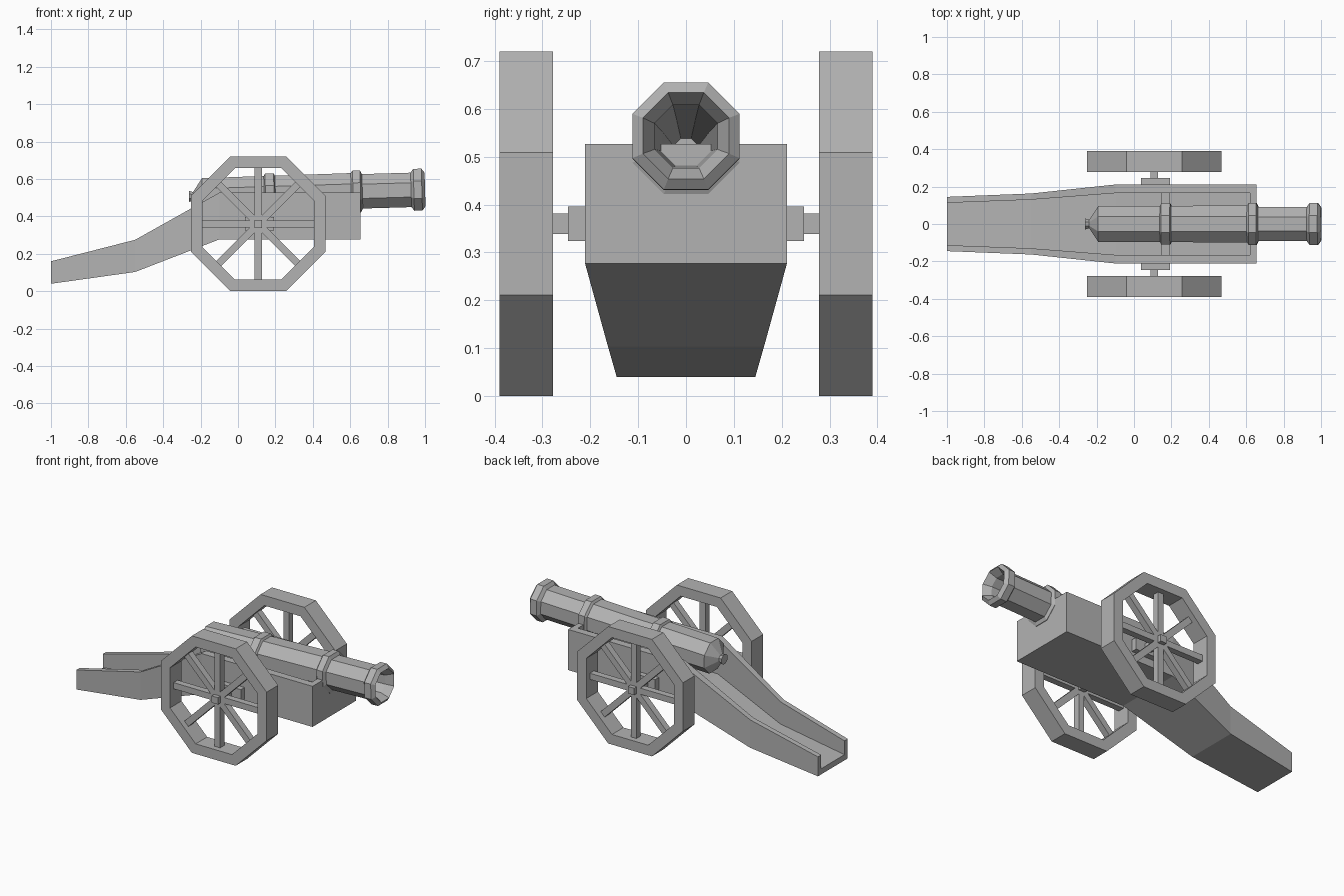
import bpy, bmesh, math
from mathutils import Matrix, Vector

cube = bpy.data.objects.get("Cube")
if cube:
    bpy.data.objects.remove(cube, do_unlink=True)

GREY = 0.45
grey = bpy.data.materials.new("plain grey")
grey.use_nodes = True
grey.diffuse_color = (GREY, GREY, GREY, 1)
bsdf = next(n for n in grey.node_tree.nodes if n.type == 'BSDF_PRINCIPLED')
bsdf.inputs["Base Color"].default_value = (GREY, GREY, GREY, 1)
bsdf.inputs["Roughness"].default_value = 0.9


def finish(name, bm):
    bmesh.ops.recalc_face_normals(bm, faces=bm.faces)
    mesh = bpy.data.meshes.new(name)
    bm.to_mesh(mesh)
    bm.free()
    mesh.materials.append(grey)
    obj = bpy.data.objects.new(name, mesh)
    bpy.context.collection.objects.link(obj)
    return obj


def add_box(bm, centre, size, turn=Matrix()):
    matrix = Matrix.Translation(centre) @ turn @ Matrix.Diagonal((*size, 1))
    bmesh.ops.create_cube(bm, size=1, matrix=matrix)


def box(name, centre, size):
    bm = bmesh.new()
    add_box(bm, centre, size)
    return finish(name, bm)


def bridge(bm, a, b):
    for i in range(len(a)):
        j = (i + 1) % len(a)
        bm.faces.new((a[i], a[j], b[j], b[i]))


def octagon(bm, apothem, place):
    """Ring of eight vertices with flat sides facing the axes."""
    r = apothem / math.cos(math.pi / 8)
    angles = [(k + 0.5) * math.pi / 4 for k in range(8)]
    return [bm.verts.new(place(r * math.cos(a), r * math.sin(a))) for a in angles]


# Carriage: a trough swept along x, closed at the front by a wall
FLOOR = 0.035
# x outside, x inside, bottom, top, half width, inner half width
stations = [(-1, -1, 0.04, 0.16, 0.145, 0.113),
            (-0.55, -0.55, 0.103, 0.275, 0.163, 0.13),
            (-0.1, -0.1, 0.277, 0.527, 0.211, 0.165),
            (0.655, 0.62, 0.277, 0.527, 0.211, 0.165)]
bm = bmesh.new()
rings = []
for xo, xi, low, top, w, iw in stations:
    points = [(xo, -w, low), (xo, w, low), (xo, w, top), (xi, iw, top),
              (xi, iw, low + FLOOR), (xi, -iw, low + FLOOR), (xi, -iw, top), (xo, -w, top)]
    rings.append([bm.verts.new(p) for p in points])
for a, b in zip(rings, rings[1:]):
    bridge(bm, a, b)
bm.faces.new(rings[0])
for picks in ((0, 1, 2, 7), (3, 4, 5, 6), (2, 3, 6, 7)):
    bm.faces.new([rings[-1][i] for i in picks])
finish("carriage", bm)

# Barrel: one octagonal profile (distance along axis, apothem), knob to bore end
profile = [(-0.262, 0.03), (-0.24, 0.022), (-0.19, 0.095),
           (0.14, 0.097), (0.147, 0.11), (0.193, 0.11), (0.2, 0.097),
           (0.605, 0.099), (0.615, 0.112), (0.655, 0.112), (0.665, 0.092),
           (0.925, 0.092), (0.94, 0.112), (0.983, 0.112), (1.0, 0.09),
           (0.955, 0.066), (0.6, 0.05), (-0.1, 0.026)]
SLOPE = 0.029
bm = bmesh.new()
rings = []
for x, apothem in profile:
    z = 0.515 + SLOPE * x
    rings.append(octagon(bm, apothem, lambda u, v: (x - SLOPE * v, u, z + v)))
for a, b in zip(rings, rings[1:]):
    bridge(bm, a, b)
bm.faces.new(rings[0])
bm.faces.new(rings[-1])
finish("barrel", bm)

# Wheels, axle ends and barrel pivots, one set on each side
HUB_X, HUB_Z, SPOKE_Y = 0.108, 0.36, 0.335
for label, side in (("left", 1), ("right", -1)):
    bm = bmesh.new()
    loops = []
    for apothem, y in ((0.36, 0.278), (0.36, 0.39), (0.298, 0.39), (0.298, 0.278)):
        loops.append(octagon(bm, apothem, lambda u, v: (HUB_X + u, side * y, HUB_Z + v)))
    for i in range(4):
        bridge(bm, loops[i], loops[(i + 1) % 4])
    finish(label + "_wheel_rim", bm)

    bm = bmesh.new()
    for k in range(4):
        add_box(bm, Vector((HUB_X, side * SPOKE_Y, HUB_Z)), (0.6, 0.04, 0.038),
                Matrix.Rotation(k * math.pi / 4, 4, 'Y'))
    finish(label + "_wheel_spokes", bm)

    box(label + "_axle_end", (HUB_X, side * 0.29, HUB_Z), (0.042, 0.18, 0.042))
    box(label + "_axle_block", (0.115, side * 0.226, HUB_Z), (0.155, 0.042, 0.073))
    box(label + "_barrel_pivot", (0.17, side * 0.13, 0.495), (0.045, 0.075, 0.045))
